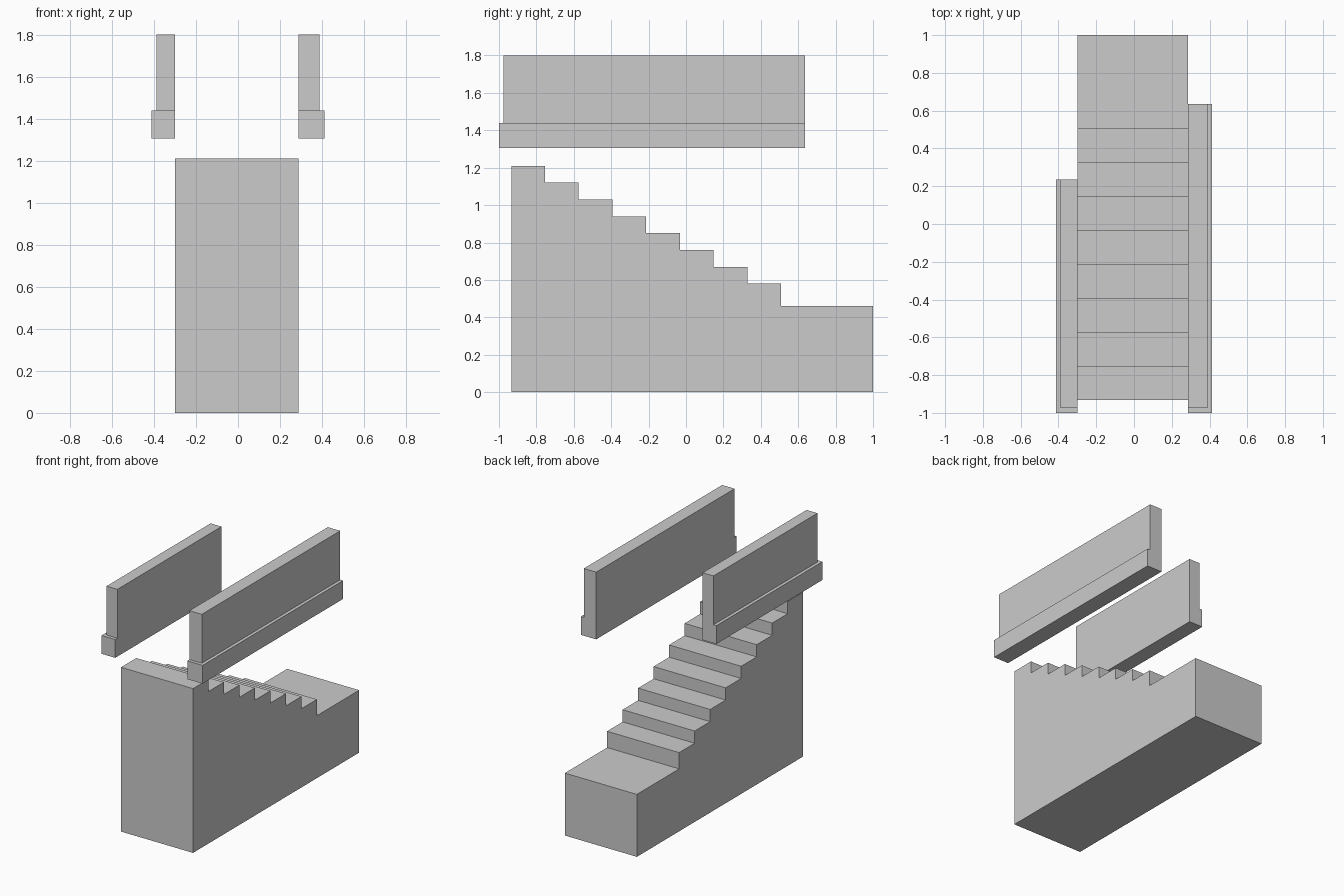
import bpy, bmesh

if "Cube" in bpy.data.objects:
    bpy.data.objects.remove(bpy.data.objects["Cube"])


def extrude_profile(name, profile, axis, start, end):
    """Extrude a closed 2D profile along x (points are y,z) or y (points are x,z)."""
    bm = bmesh.new()
    place = (lambda p: (start, p[0], p[1])) if axis == 'X' else (lambda p: (p[0], start, p[1]))
    face = bm.faces.new([bm.verts.new(place(p)) for p in profile])
    new = bmesh.ops.extrude_face_region(bm, geom=[face])['geom']
    d = end - start
    bmesh.ops.translate(bm, vec=(d, 0, 0) if axis == 'X' else (0, d, 0),
                        verts=[g for g in new if isinstance(g, bmesh.types.BMVert)])
    bmesh.ops.recalc_face_normals(bm, faces=bm.faces)
    mesh = bpy.data.meshes.new(name)
    bm.to_mesh(mesh)
    bm.free()
    obj = bpy.data.objects.new(name, mesh)
    bpy.context.collection.objects.link(obj)
    return obj


def box(name, x, y, z):
    corners = [(x[0], z[0]), (x[1], z[0]), (x[1], z[1]), (x[0], z[1])]
    return extrude_profile(name, corners, 'Y', *y)


# Solid staircase: eight treads descending to a long landing
profile = [(1.0, 0.0), (-0.933, 0.0)]
y = -0.933
for i in range(8):
    z = 1.21 - 0.09 * i
    y_next = -0.755 + 0.1805 * i
    profile += [(y, z), (y_next, z)]
    y = y_next
profile += [(y, 0.46), (1.0, 0.46)]
extrude_profile("staircase", profile, 'X', -0.30, 0.287)

# Side walls: a wider base ledge with a thinner panel above, right one longer
for side, sign, inner, back in (("left", -1, 0.30, 0.235), ("right", 1, 0.287, 0.635)):
    def span(outer):
        return sorted((sign * inner, sign * outer))
    box(side + "_wall_base", span(0.412), (-1.0, back), (1.305, 1.44))
    box(side + "_wall_panel", span(0.388), (-0.975, back), (1.44, 1.80))
